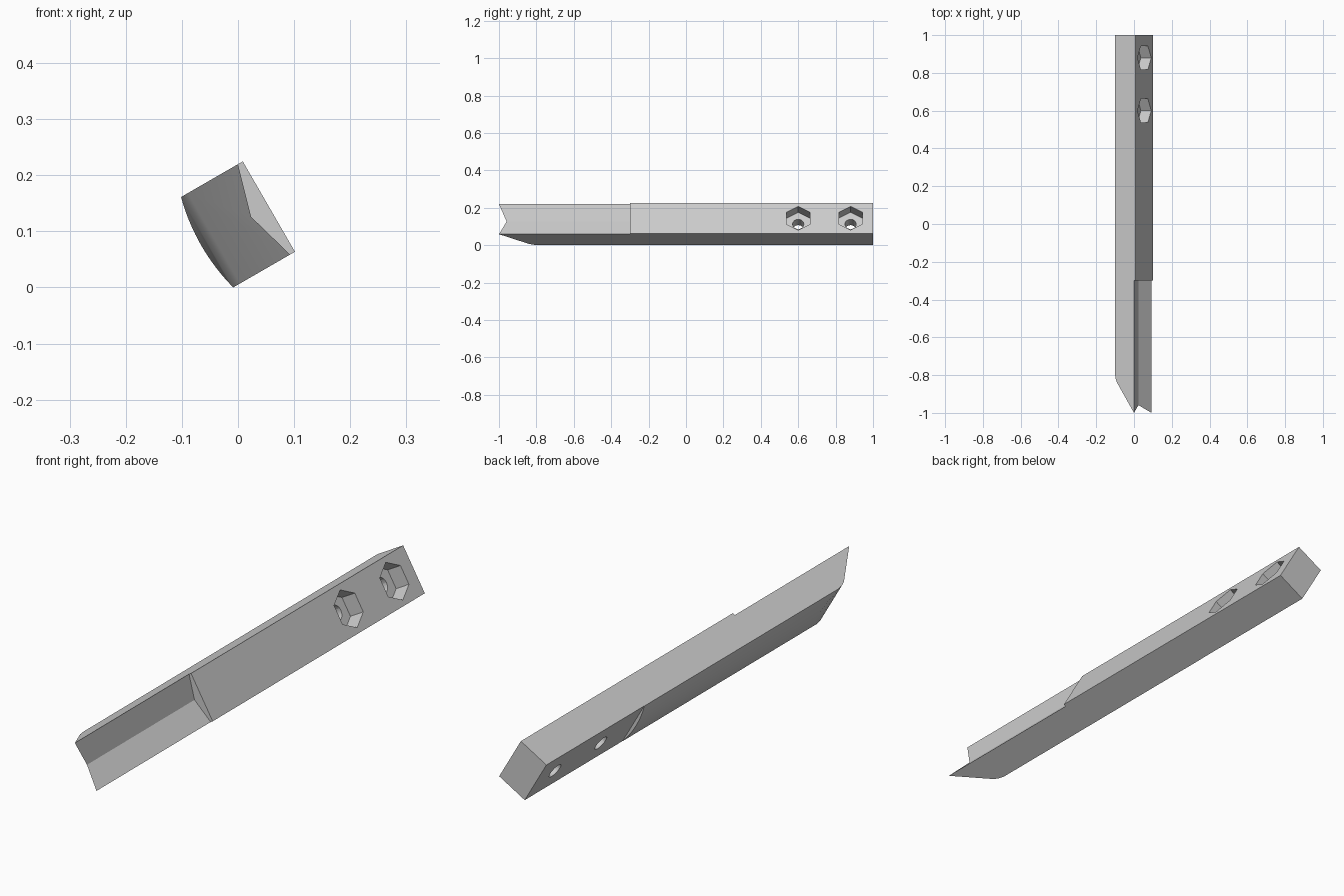
import bpy, bmesh, math
from mathutils import Matrix, Vector

if "Cube" in bpy.data.objects:
    bpy.data.objects.remove(bpy.data.objects["Cube"], do_unlink=True)

HU, HW = 0.093, 0.0635      # half width and half thickness of the bar
RECESS, APEX = 0.0535, 0.027  # rim and bottom of the V groove
BULGE = 0.012
TILT = math.radians(-30)
PLACE = Matrix.Translation((0, 0, HU * math.cos(TILT) + HW * math.sin(-TILT))) @ Matrix.Rotation(TILT, 4, 'Y')

grey = bpy.data.materials.new("light_grey")
grey.use_nodes = True
grey.diffuse_color = (0.6, 0.6, 0.6, 1)
grey.node_tree.nodes["Principled BSDF"].inputs["Base Color"].default_value = (0.6, 0.6, 0.6, 1)


def prism(name, outline, travel):
    """Extrude a closed outline of 3D points along a vector."""
    bm = bmesh.new()
    face = bm.faces.new([bm.verts.new(p) for p in outline])
    moved = bmesh.ops.extrude_face_region(bm, geom=[face])["geom"]
    bmesh.ops.translate(bm, vec=Vector(travel), verts=[g for g in moved if isinstance(g, bmesh.types.BMVert)])
    bmesh.ops.recalc_face_normals(bm, faces=bm.faces)
    mesh = bpy.data.meshes.new(name)
    bm.to_mesh(mesh)
    bm.free()
    mesh.materials.append(grey)
    obj = bpy.data.objects.new(name, mesh)
    bpy.context.collection.objects.link(obj)
    return obj


def ring(sides, radius, x, y):
    """Regular polygon facing x, with a corner pointing along z."""
    steps = [2 * math.pi * i / sides for i in range(sides)]
    return [(x, y + radius * math.sin(a), radius * math.cos(a)) for a in steps]


# Bar with a gently rounded back
R = (HU ** 2 + BULGE ** 2) / (2 * BULGE)
half = math.asin(HU / R)
arc = [half * (i / 8 - 1) for i in range(17)]
section = [(HW, -1, HU), (HW, -1, -HU)]
section += [(-HW - BULGE + R - R * math.cos(a), -1, R * math.sin(a)) for a in arc]
bar = prism("bar", section, (0, 2, 0))

# V groove along the front part
slope = (RECESS - APEX) / HU
rim = APEX + slope * 0.12
cutters = [prism("groove_cutter", [(APEX, -1.1, 0), (rim, -1.1, 0.12), (0.2, -1.1, 0.12),
                                   (0.2, -1.1, -0.12), (rim, -1.1, -0.12)], (0, 0.8, 0))]

# Sloping tip, rounded into the back
tip = [(0.0665, -1.02), (-0.05, -0.84), (-0.058, -0.82), (-0.064, -0.79), (-0.068, -0.76),
       (-0.08, -0.68), (-0.2, -0.68), (-0.2, -1.1), (0.0665, -1.1)]
cutters.append(prism("tip_cutter", [(x, y, -0.2) for x, y in tip], (0, 0, 0.4)))

# Flat mounting back at the rear
cutters.append(prism("rear_flat_cutter", [(x, 0.4, z) for x, z in
               ((-0.063, -0.2), (-0.063, 0.2), (-0.2, 0.2), (-0.2, -0.2))], (0, 0.8, 0)))

# Hexagonal nut pockets with through holes
for y in (0.6, 0.88):
    cutters.append(prism("nut_pocket_cutter", ring(6, 0.073, 0, y), (0.2, 0, 0)))
    cutters.append(prism("bolt_hole_cutter", ring(24, 0.03, -0.2, y), (0.22, 0, 0)))

bpy.ops.object.select_all(action='DESELECT')
bpy.context.view_layer.objects.active = bar
bar.select_set(True)
for cutter in cutters:
    cutter.hide_render = True
    mod = bar.modifiers.new(cutter.name, 'BOOLEAN')
    mod.operation, mod.solver, mod.object = 'DIFFERENCE', 'EXACT', cutter
    bpy.ops.object.modifier_apply(modifier=mod.name)
    bpy.data.objects.remove(cutter, do_unlink=True)

# Tilt the bar onto its lower edge
bar.data.transform(PLACE)
bpy.ops.object.shade_smooth_by_angle(angle=math.radians(15))
